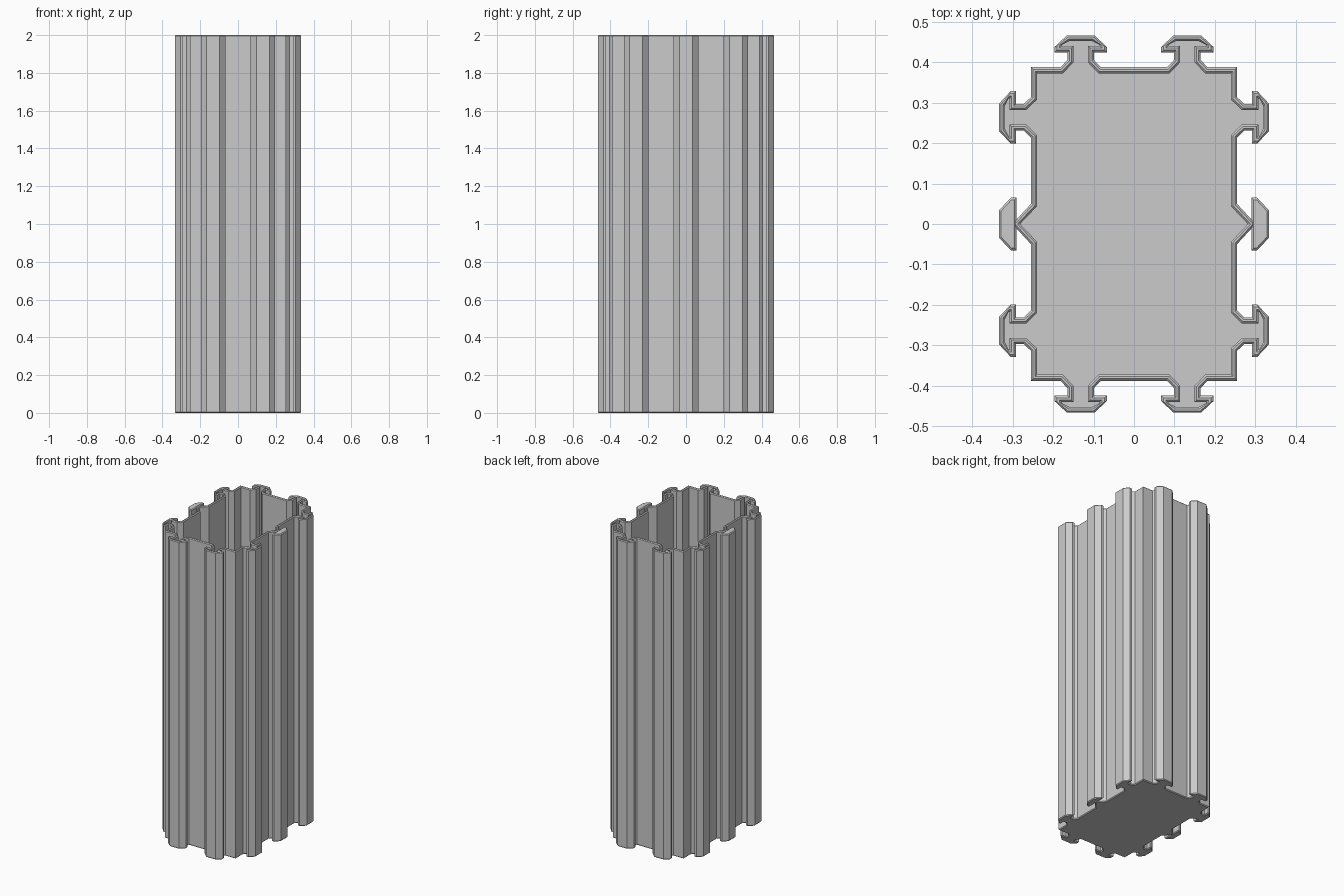
import bpy
import bmesh
from mathutils import Vector

cube = bpy.data.objects.get("Cube")
if cube:
    bpy.data.objects.remove(cube, do_unlink=True)

HEIGHT, FLOOR, BEVEL = 2.0, 0.02, 0.005
HALF_X, HALF_Y, WALL, CELL = 0.255, 0.388, 0.015, 0.264

grey = bpy.data.materials.new("light_grey")
grey.use_nodes = True
grey.diffuse_color = (0.6, 0.6, 0.6, 1)
grey.node_tree.nodes["Principled BSDF"].inputs["Base Color"].default_value = (0.6, 0.6, 0.6, 1)

# Half profiles of the connectors: (distance from centre line, height above wall)
HOOK_OUTER = [(.05, 0), (.033, .018), (.033, .037), (.065, .037), (.065, .05), (.034, .079)]
HOOK_INNER = [(.044, -WALL), (.018, .012), (.018, .053), (.046, .053), (.046, .056), (.028, .065)]
RIDGE_OUTER = [(.05, 0), (.001, .045)]
RIDGE_INNER = [(.044, -WALL), (.001, .026)]
HEAD_OUTER = [(.065, .036), (.065, .05), (.034, .079)]
HEAD_INNER = [(.06, .041), (.06, .048), (.032, .074)]


def mirrored(half):
    return [(-d, h) for d, h in half] + [(d, h) for d, h in reversed(half)]


def outline(hook, ridge, inset):
    """Closed counter-clockwise outline of the body with all connectors."""
    sides = [(Vector((1, 0)), HALF_X, HALF_Y, (-1, 0, 1)),
             (Vector((0, 1)), HALF_Y, HALF_X, (-.5, .5)),
             (Vector((-1, 0)), HALF_X, HALF_Y, (-1, 0, 1)),
             (Vector((0, -1)), HALF_Y, HALF_X, (-.5, .5))]
    pts = []
    for normal, reach, half_len, cells in sides:
        along = Vector((-normal.y, normal.x))
        pts.append(normal * (reach - inset) - along * (half_len - inset))
        for cell in cells:
            for d, h in mirrored(ridge if cell == 0 else hook):
                pts.append(normal * (reach + h) + along * (cell * CELL + d))
    return pts


def blend(a, b, t):
    return [p.lerp(q, t) for p, q in zip(a, b)]


def loft(name, rings):
    """Skin a stack of matching outlines and cap both ends."""
    bm = bmesh.new()
    loops = [[bm.verts.new((p.x, p.y, z)) for p in pts] for pts, z in rings]
    for low, high in zip(loops, loops[1:]):
        for i in range(len(low)):
            j = (i + 1) % len(low)
            bm.faces.new((low[i], low[j], high[j], high[i]))
    bm.faces.new(loops[0][::-1])
    bm.faces.new(loops[-1])
    mesh = bpy.data.meshes.new(name)
    bm.to_mesh(mesh)
    bm.free()
    mesh.materials.append(grey)
    obj = bpy.data.objects.new(name, mesh)
    bpy.context.collection.objects.link(obj)


# Hollow container: outside wall, bevelled rim, inside wall, floor
outer = outline(HOOK_OUTER, RIDGE_OUTER, 0)
inner = outline(HOOK_INNER, RIDGE_INNER, WALL)
edge = BEVEL / WALL
loft("container_body", [
    (blend(outer, inner, edge), 0),
    (outer, BEVEL),
    (outer, HEIGHT - BEVEL),
    (blend(outer, inner, edge), HEIGHT),
    (blend(outer, inner, 1 - edge), HEIGHT),
    (inner, HEIGHT - BEVEL),
    (inner, FLOOR)])

# Solid rails on the middle of the long sides
for side, label in ((1, "left"), (-1, "right")):
    wide, narrow = ([Vector((side * (HALF_X + h), side * d)) for d, h in mirrored(half)]
                    for half in (HEAD_OUTER, HEAD_INNER))
    # Counter-clockwise order starts at the low end of the rail
    loft(label + "_middle_rail", [(narrow, 0), (wide, BEVEL),
                                  (wide, HEIGHT - BEVEL), (narrow, HEIGHT)])
